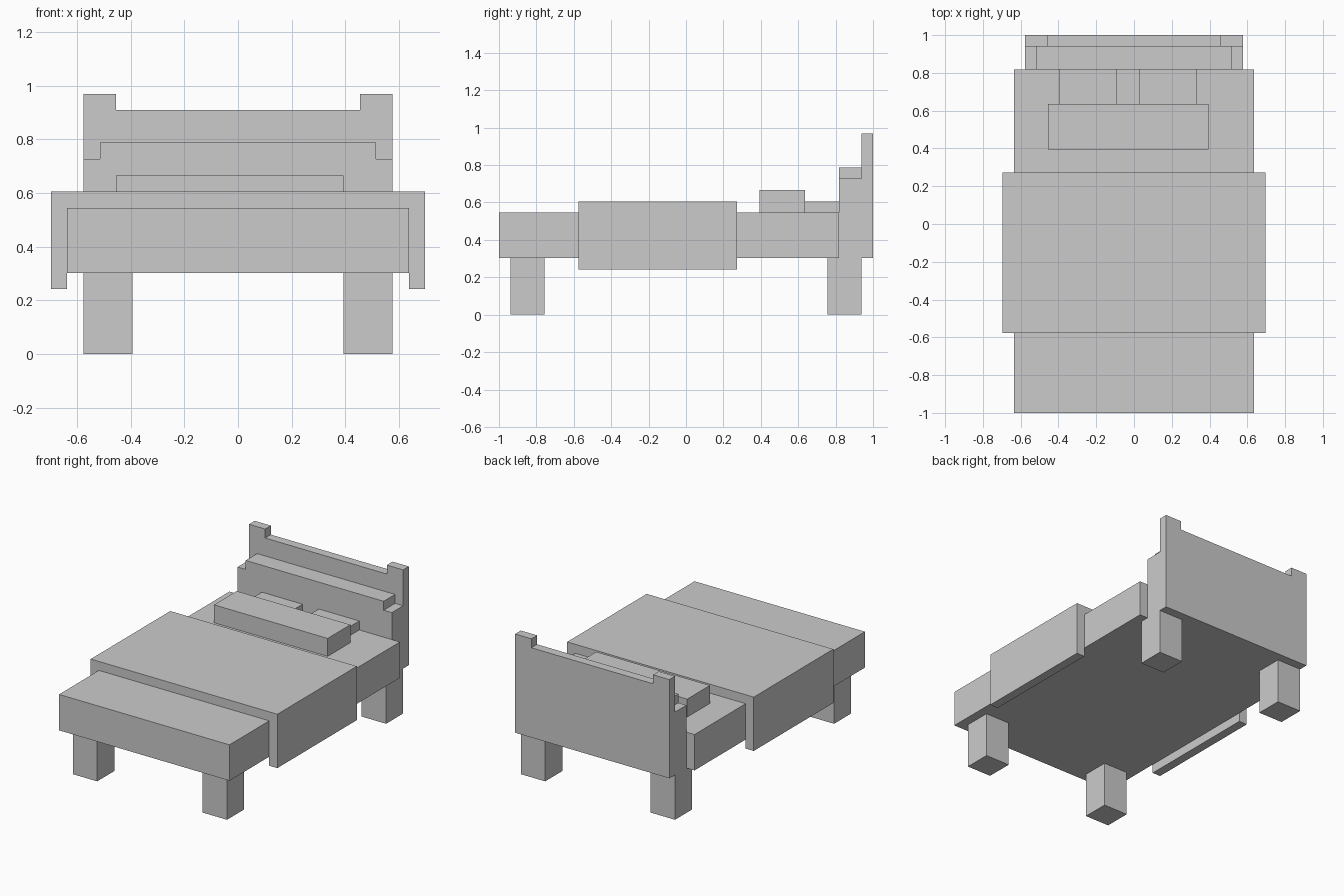
import bpy, bmesh

if "Cube" in bpy.data.objects:
    bpy.data.objects.remove(bpy.data.objects["Cube"])

U = 2 / 33   # the model sits on a regular block grid, 33 blocks long


def extrude_profile(name, outline, y0, y1):
    """Extrude an (x, z) outline from y0 to y1; x and z in blocks, y in blocks from the foot end."""
    bm = bmesh.new()
    face = bm.faces.new([bm.verts.new((x * U, y0 * U - 1, z * U)) for x, z in outline])
    ext = bmesh.ops.extrude_face_region(bm, geom=[face])
    moved = [v for v in ext["geom"] if isinstance(v, bmesh.types.BMVert)]
    bmesh.ops.translate(bm, verts=moved, vec=(0, (y1 - y0) * U, 0))
    bmesh.ops.recalc_face_normals(bm, faces=bm.faces)
    mesh = bpy.data.meshes.new(name)
    bm.to_mesh(mesh)
    bm.free()
    obj = bpy.data.objects.new(name, mesh)
    bpy.context.collection.objects.link(obj)
    return obj


def box(name, x0, x1, y0, y1, z0, z1):
    return extrude_profile(name, [(x0, z0), (x1, z0), (x1, z1), (x0, z1)], y0, y1)


def symmetric(half):
    """Complete a right-hand half outline by mirroring it across x = 0."""
    return half + [(-x, z) for x, z in reversed(half)]


# Legs
for end, y in (("front", 1), ("back", 29)):
    for side, x in (("left", -9.5), ("right", 6.5)):
        box(f"{end}_{side}_leg", x, x + 3, y, y + 3, 0, 5)

# Mattress
box("mattress", -10.5, 10.5, 0, 30, 5, 9)

# Blanket draped over the mattress, hanging down both sides
extrude_profile("blanket", symmetric([(10.5, 9), (10.5, 4), (11.5, 4), (11.5, 10)]), 7, 21)

# Headboard with raised corner posts, and the stepped ledge in front of it
extrude_profile("headboard", symmetric([(9.5, 5), (9.5, 16), (7.5, 16), (7.5, 15)]), 32, 33)
extrude_profile("headboard_ledge", symmetric([(9.5, 5), (9.5, 12), (8.5, 12), (8.5, 13)]), 30, 32)

# Pillows
box("front_pillow", -7.5, 6.5, 23, 27, 9, 11)
box("back_left_pillow", -6.5, -1.5, 27, 30, 9, 10)
box("back_right_pillow", 0.5, 5.5, 27, 30, 9, 10)
